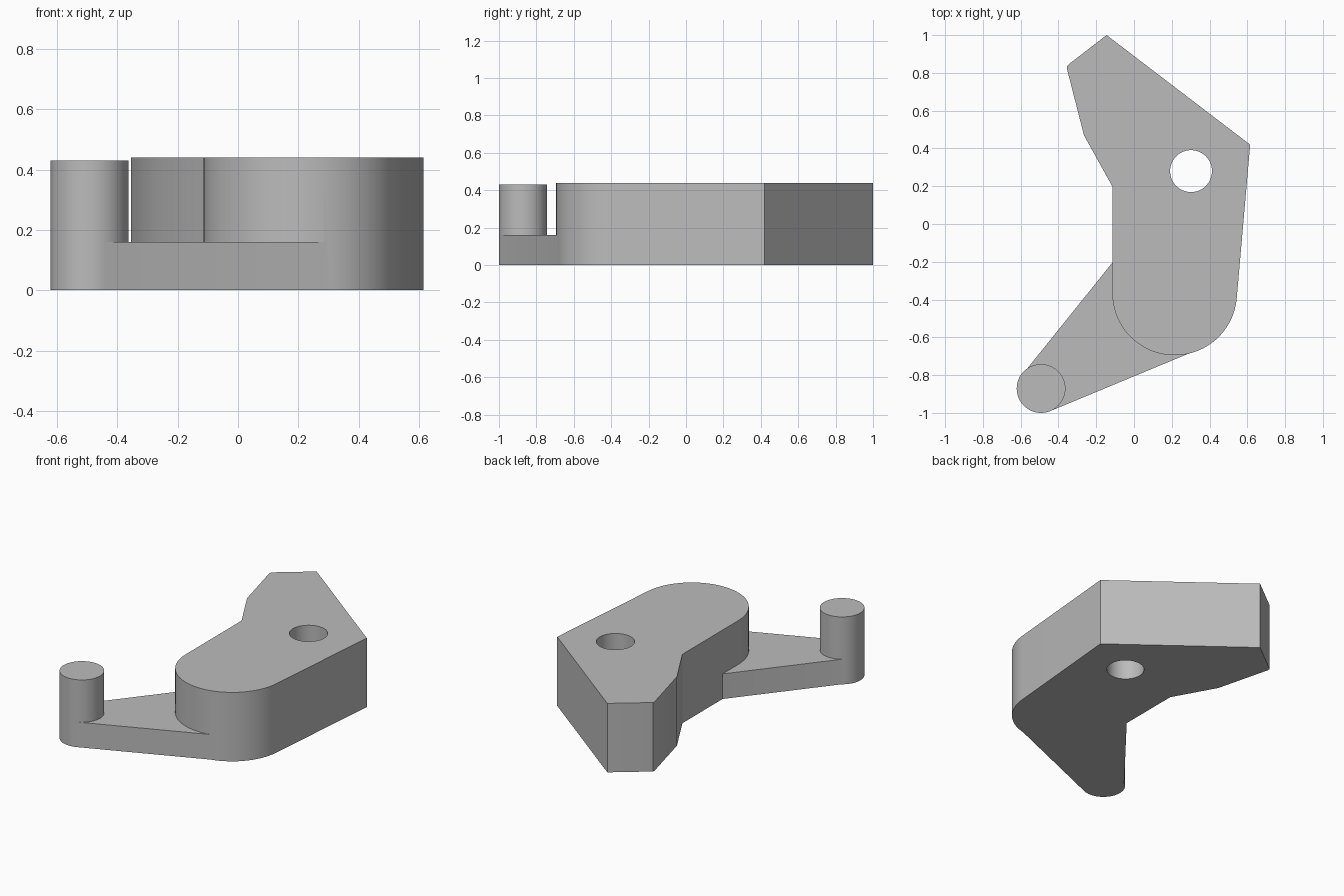
import bpy
import bmesh
from math import cos, sin, radians

old = bpy.data.objects.get("Cube")
if old:
    bpy.data.objects.remove(old, do_unlink=True)

grey = bpy.data.materials.new("plain_grey")
grey.use_nodes = True
colour = (0.5, 0.5, 0.5, 1.0)
grey.diffuse_color = colour
grey.node_tree.nodes["Principled BSDF"].inputs["Base Color"].default_value = colour


def arc(cx, cy, r, start, end, steps):
    """Points along an arc, angles in degrees."""
    angles = [radians(start + (end - start) * i / steps) for i in range(steps + 1)]
    return [(cx + r * cos(a), cy + r * sin(a)) for a in angles]


def circle(cx, cy, r, sides=64):
    return arc(cx, cy, r, 0, 360, sides)[:-1]


def extrude(name, outline, bottom, top):
    """Solid prism from a counter-clockwise outline."""
    bm = bmesh.new()
    face = bm.faces.new([bm.verts.new((x, y, bottom)) for x, y in outline])
    result = bmesh.ops.extrude_face_region(bm, geom=[face])
    raised = [v for v in result["geom"] if isinstance(v, bmesh.types.BMVert)]
    bmesh.ops.translate(bm, verts=raised, vec=(0, 0, top - bottom))
    bmesh.ops.recalc_face_normals(bm, faces=bm.faces)
    mesh = bpy.data.meshes.new(name)
    bm.to_mesh(mesh)
    bm.free()
    mesh.materials.append(grey)
    obj = bpy.data.objects.new(name, mesh)
    bpy.context.collection.objects.link(obj)
    return obj


def combine(target, tool, operation):
    """Apply a boolean and discard the tool."""
    bpy.ops.object.select_all(action="DESELECT")
    bpy.context.view_layer.objects.active = target
    target.select_set(True)
    mod = target.modifiers.new(operation.lower(), "BOOLEAN")
    mod.operation = operation
    mod.solver = "EXACT"
    mod.object = tool
    bpy.ops.object.modifier_apply(modifier=mod.name)
    bpy.data.objects.remove(tool, do_unlink=True)


# Thick plate: angular back end, rounded front end
body_outline = arc(0.215, -0.365, 0.33, -180, -5, 36) + [
    (0.615, 0.42), (-0.145, 1.0), (-0.345, 0.846), (-0.354, 0.837),
    (-0.355, 0.822), (-0.265, 0.47), (-0.115, 0.2)]
lever = extrude("lever", body_outline, 0, 0.44)

# Low arm reaching out to the pin
arm = extrude("arm", [(-0.115, -0.205), (-0.593, -0.8), (-0.493, -0.87),
                      (-0.445, -0.991), (0.29, -0.686), (0.2, -0.4)], 0, 0.16)
combine(lever, arm, "UNION")

# Upright pin
pin = extrude("pin", circle(-0.492, -0.871, 0.129), 0, 0.43)
combine(lever, pin, "UNION")

# Pivot hole
hole = extrude("hole_cutter", circle(0.302, 0.28, 0.111), -0.1, 0.6)
hole.hide_render = True
combine(lever, hole, "DIFFERENCE")

bpy.ops.object.shade_smooth_by_angle(angle=radians(25))
